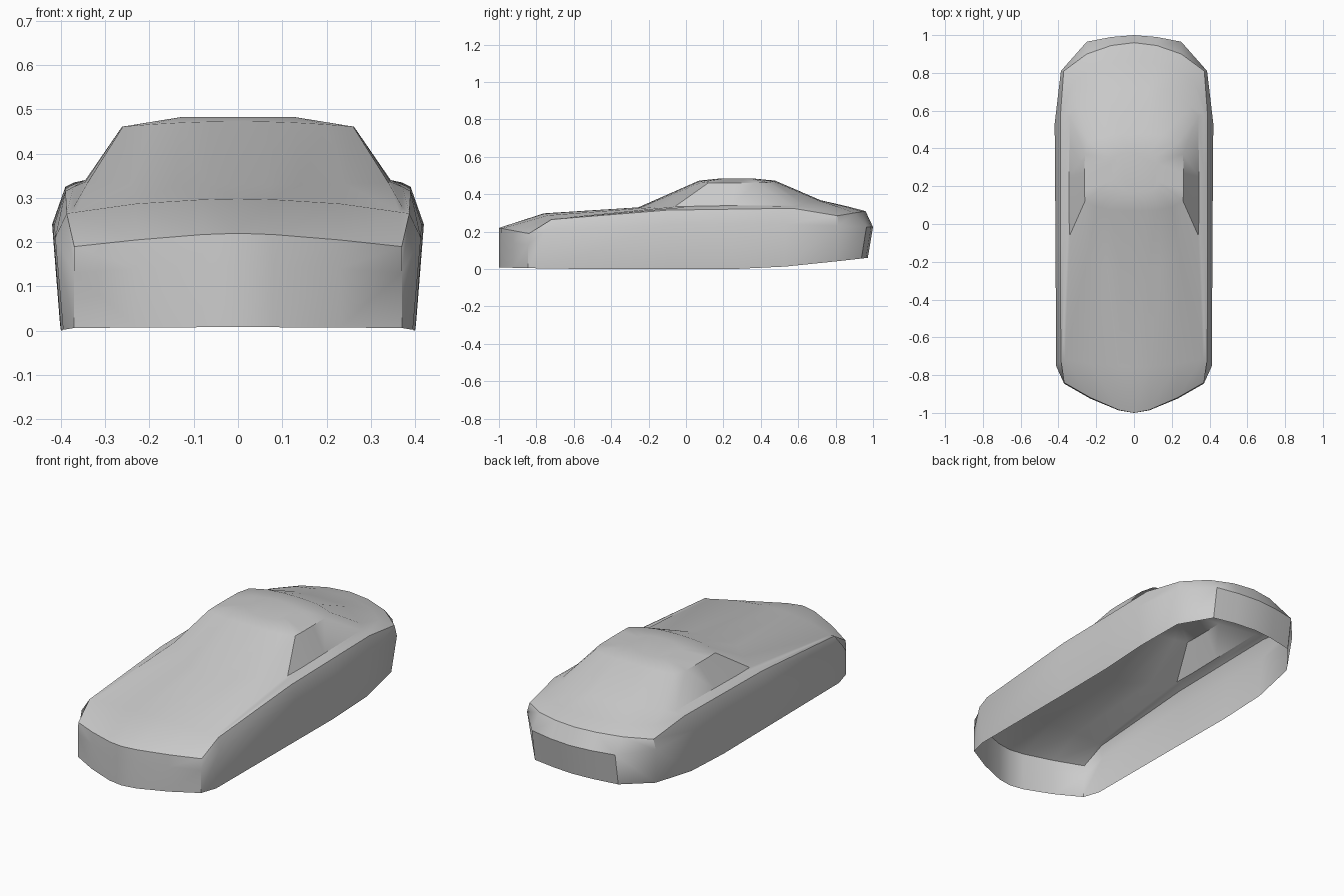
import bpy, bmesh

if "Cube" in bpy.data.objects:
    bpy.data.objects.remove(bpy.data.objects["Cube"])


def height(y, profile):
    """Piecewise linear height along the car length."""
    if y <= profile[0][0]:
        return profile[0][1]
    for (y0, z0), (y1, z1) in zip(profile, profile[1:]):
        if y <= y1:
            return z0 + (z1 - z0) * (y - y0) / (y1 - y0)
    return profile[-1][1]


def ring(plan, profile):
    return [(x, y, height(y, profile)) for x, y in plan]


# Half outlines in plan, all running from nose centre to tail centre
belt_plan = [(0, -1), (.08, -.987), (.23, -.925), (.37, -.845), (.413, -.75), (.415, -.1),
             (.418, .25), (.42, .53), (.387, .81), (.25, .965), (.12, .99), (0, 1)]
shoulder_plan = [(0, -1), (.08, -.985), (.23, -.92), (.37, -.84), (.387, -.72), (.39, -.1),
                 (.39, .25), (.39, .57), (.372, .81), (.25, .9), (.12, .945), (0, .96)]
deck_plan = [(0, -.76), (.08, -.757), (.23, -.74), (.365, -.715), (.372, -.6), (.372, -.08),
             (.372, .25), (.37, .58), (.32, .75), (.23, .82), (.12, .85), (0, .86)]
cabin_plan = [(0, -.255), (.07, -.25), (.14, -.24), (.24, -.15), (.34, -.06), (.345, .05),
              (.345, .25), (.34, .57), (.3, .62), (.15, .71), (.08, .717), (0, .72)]
roof_plan = [(0, .07), (.06, .071), (.13, .075), (.2, .09), (.26, .12), (.262, .18),
             (.262, .27), (.26, .37), (.24, .44), (.15, .47), (.07, .475), (0, .476)]

# Lower body: sill, belt line and shoulder crease
sill_plan = [(x - .018 if x > .38 else x, y * .972 if y > .6 else y) for x, y in belt_plan]
sill = ring(sill_plan, [(-1, .008), (-.84, .006), (-.7, 0), (.4, 0), (.79, .04), (.97, .06)])
belt = ring(belt_plan, [(-1, .15), (-.84, .13), (-.75, .21), (-.1, .24), (.55, .24), (1, .225)])
shoulder = ring(shoulder_plan, [(-1, .22), (-.84, .19), (-.72, .265), (-.1, .315),
                                (.57, .325), (.81, .285), (.96, .31)])
# Upper body: deck crest, cabin base, roof edge and roof crown
deck = ring(deck_plan, [(-.76, .298), (-.74, .287), (-.715, .268), (-.6, .278), (-.08, .325),
                        (.58, .335), (.75, .322), (.86, .336)])
cabin = ring(cabin_plan, [(-.255, .33), (.25, .34), (.57, .34), (.72, .368)])
roof = [(x, y, .473 - .012 * (x / .26) ** 2) for x, y in roof_plan]
crown = [(x * .48, .27 + (y - .27) * .5, .483) for x, y in roof_plan]

# Loft the half rings into one open-bottomed shell
bm = bmesh.new()
rows = [[bm.verts.new(p) for p in r] for r in (sill, belt, shoulder, deck, cabin, roof, crown)]
for low, high in zip(rows, rows[1:]):
    for i in range(len(low) - 1):
        bm.faces.new((low[i], low[i + 1], high[i + 1], high[i]))
bm.faces.new(rows[-1])

# Mirror to the other side and weld on the centre line
geom = bm.verts[:] + bm.edges[:] + bm.faces[:]
bmesh.ops.mirror(bm, geom=geom, axis='X', merge_dist=.0005)
bmesh.ops.remove_doubles(bm, verts=bm.verts[:], dist=.0005)
bmesh.ops.recalc_face_normals(bm, faces=bm.faces[:])
if sum(f.normal.z * f.calc_area() for f in bm.faces) < 0:
    bmesh.ops.reverse_faces(bm, faces=bm.faces[:])

mesh = bpy.data.meshes.new("car_body")
bm.to_mesh(mesh)
bm.free()
body = bpy.data.objects.new("car_body", mesh)
bpy.context.collection.objects.link(body)
bpy.context.view_layer.objects.active = body
body.select_set(True)
bpy.ops.object.shade_smooth_by_angle(angle=.6)
